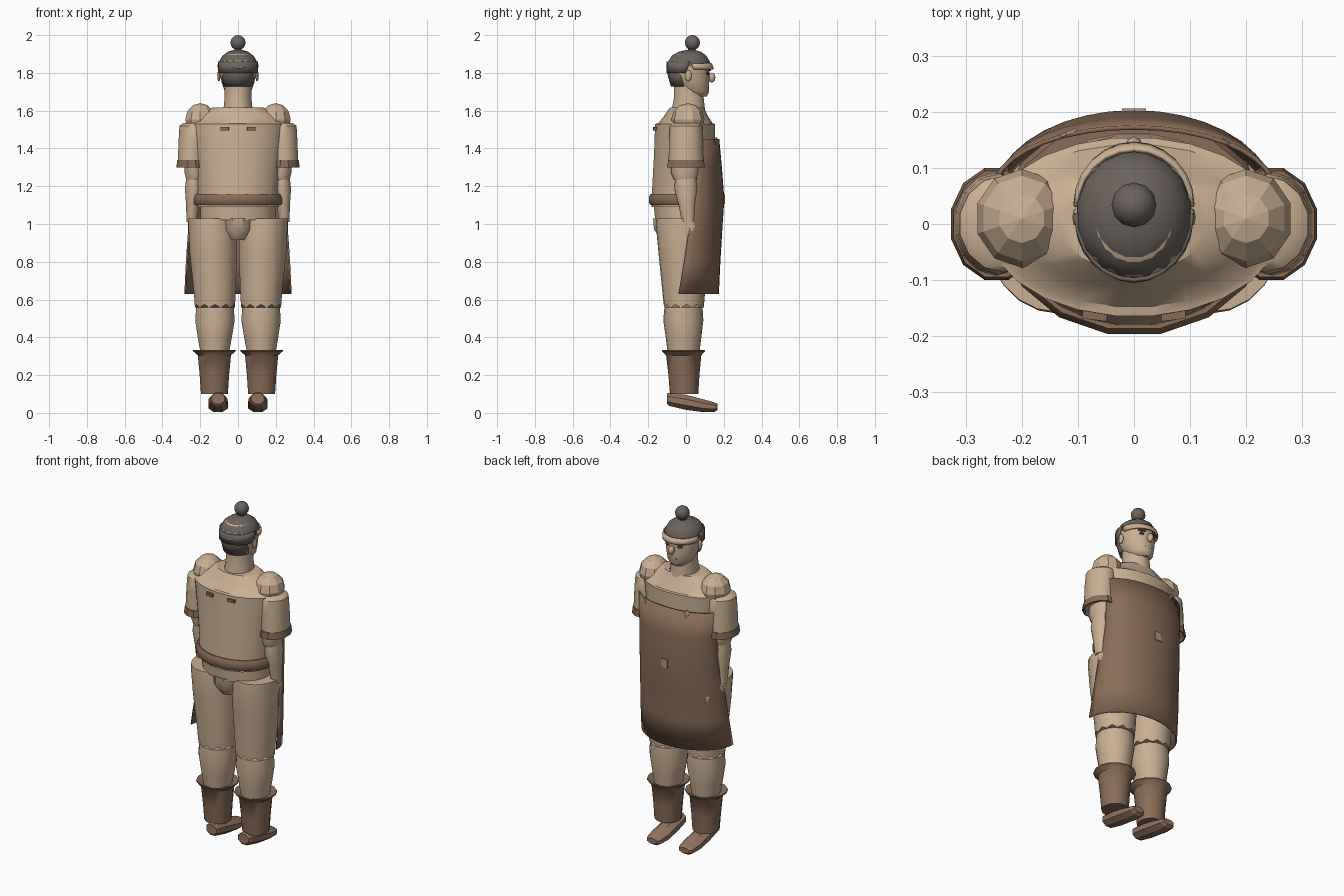
import bpy, bmesh, math

def mat(name, c):
    m = bpy.data.materials.new(name)
    m.diffuse_color = (*c, 1)
    return m

TAN = mat("tan", (0.59, 0.43, 0.29))
BROWN = mat("leather brown", (0.25, 0.15, 0.095))
SHOE = mat("shoe brown", (0.29, 0.175, 0.115))
GREY = mat("hair grey", (0.15, 0.125, 0.11))
DARK = mat("dark brown", (0.06, 0.04, 0.03))
BUCKLE = mat("buckle", (0.40, 0.32, 0.24))

def finish(name, bm, m, angle=40):
    bmesh.ops.recalc_face_normals(bm, faces=bm.faces)
    me = bpy.data.meshes.new(name)
    bm.to_mesh(me)
    bm.free()
    me.materials.append(m)
    if angle:
        me.shade_smooth()
        me.set_sharp_from_angle(angle=math.radians(angle))
    ob = bpy.data.objects.new(name, me)
    bpy.context.collection.objects.link(ob)
    return ob

def loft(name, rings, m, n=16, axis="z", closed=False, angle=40, hem=0):
    """Rings are (x, y, z, radius a, radius b); hem gives the first ring a scalloped edge."""
    bm = bmesh.new()
    loops = []
    for i, (x, y, z, a, b) in enumerate(rings):
        vs = []
        for k in range(n):
            t = 2 * math.pi * (k + 0.5) / n
            u, v = a * math.cos(t), b * math.sin(t)
            drop = hem * (k % 2) if i == 0 else 0
            p = (x + u, y + v, z - drop) if axis == "z" else (x + u, y, z + v)
            vs.append(bm.verts.new(p))
        loops.append(vs)
    pairs = list(zip(loops, loops[1:]))
    if closed:
        pairs.append((loops[-1], loops[0]))
    else:
        bm.faces.new(loops[0])
        bm.faces.new(loops[-1])
    for p, q in pairs:
        for k in range(n):
            j = (k + 1) % n
            bm.faces.new((p[k], p[j], q[j], q[k]))
    return finish(name, bm, m, angle)

def band(name, x, y, z0, z1, a, b, t, m, n=14, flare=0):
    """Hollow ring of wall thickness t."""
    return loft(name, [(x, y, z0, a + flare, b + flare), (x, y, z1, a, b),
                       (x, y, z1, a - t, b - t), (x, y, z0, a + flare - t, b + flare - t)],
                m, n, closed=True, angle=30)

def sheet(name, rows, m, n=14, t=0.008, span=1.0):
    """Curved sheet; rows are (z, half width, y in the middle, y at the edges)."""
    bm = bmesh.new()
    grid = []
    for z, w, ym, ye in rows:
        grid.append([])
        for k in range(n + 1):
            a = math.pi / 2 * span * (2 * k / n - 1)
            grid[-1].append(bm.verts.new((w * math.sin(a), ye + (ym - ye) * math.cos(a), z)))
    for p, q in zip(grid, grid[1:]):
        for k in range(n):
            bm.faces.new((p[k], p[k + 1], q[k + 1], q[k]))
    ob = finish(name, bm, m)
    s = ob.modifiers.new("thickness", "SOLIDIFY")
    s.thickness, s.offset = t, 0
    return ob

def ball(name, c, r, m, seg=12, rings=8, angle=60):
    bm = bmesh.new()
    bmesh.ops.create_uvsphere(bm, u_segments=seg, v_segments=rings, radius=1)
    bmesh.ops.scale(bm, vec=r, verts=bm.verts)
    bmesh.ops.translate(bm, vec=c, verts=bm.verts)
    return finish(name, bm, m, angle)

def box(name, c, size, m, rot=0):
    bm = bmesh.new()
    bmesh.ops.create_cube(bm, size=1)
    bmesh.ops.scale(bm, vec=size, verts=bm.verts)
    ob = finish(name, bm, m, 0)
    ob.location = c
    ob.rotation_euler = (0, 0, rot)
    return ob

def leaf(name, c, w, h, rot, m):
    """Thin pointed plate used for the apron tears."""
    bm = bmesh.new()
    pts = [(0, -1), (0.6, -0.4), (0.45, 0.1), (1, 0.55), (0, 1), (-0.8, 0.5), (-0.4, 0), (-0.8, -0.3)]
    f = bm.faces.new([bm.verts.new((x * w, 0, z * h)) for x, z in pts])
    r = bmesh.ops.extrude_face_region(bm, geom=[f])
    bmesh.ops.translate(bm, vec=(0, 0.006, 0), verts=[v for v in r["geom"] if isinstance(v, bmesh.types.BMVert)])
    ob = finish(name, bm, m, 0)
    ob.location, ob.rotation_euler = c, (0, 0, rot)

# torso, pelvis and neck
loft("tunic", [(0, -0.01, 1.09, .215, .175), (0, -0.01, 1.2, .218, .17), (0, -0.008, 1.38, .24, .162),
               (0, -0.005, 1.53, .262, .16), (0, -0.003, 1.533, .255, .145), (0, 0, 1.575, .21, .115),
               (0, 0.005, 1.618, .135, .09)], TAN, 24)
loft("pelvis", [(0, -0.01, 1.02, .20, .155), (0, -0.01, 1.12, .2, .165)], TAN, 20)
loft("crotch", [(0, -0.01, .915, .06, .12), (0, -0.01, .97, .1, .165), (0, -0.01, 1.03, .105, .17)], TAN, 12)
loft("neck", [(0, .012, 1.59, .08, .092), (0, .015, 1.67, .072, .08), (0, .015, 1.73, .072, .08)], TAN)

# belt, buckle and back tabs
loft("belt", [(0, 0, 1.10, .232, .19), (0, 0, 1.112, .24, .2), (0, 0, 1.145, .24, .2), (0, 0, 1.16, .232, .19)],
     BROWN, 16)
box("buckle", (0, .2, 1.13), (.042, .012, .05), BUCKLE)

# apron with torn spots
sheet("apron", [(.63, .28, .17, -.04), (.8, .272, .178, -.01), (1.0, .258, .19, .02), (1.13, .247, .199, .045),
                (1.3, .245, .186, .06), (1.45, .25, .172, .06)], BROWN, 18)
leaf("upper_tear", (.165, .142, 1.40), .016, .055, -.55, TAN)
leaf("lower_tear", (-.215, .108, .97), .016, .05, .75, TAN)
leaf("top_notch", (-.12, .158, 1.43), .02, .03, .35, TAN)

# head and face
loft("head", [(0, .06, 1.675, .045, .05), (0, .048, 1.70, .07, .075), (0, .028, 1.75, .088, .096),
              (0, .016, 1.81, .1, .11), (0, .014, 1.86, .1, .11), (0, .015, 1.9, .07, .08)], TAN, 20, angle=60)
ball("nose", (0, .136, 1.775), (.016, .02, .026), TAN, 8, 6)
box("mouth", (0, .117, 1.722), (.045, .008, .006), DARK)
sheet("forehead_band", [(1.818, .1, .143, .04), (1.832, .104, .14, .035), (1.85, .103, .132, .03)], TAN, 12)

# hair
loft("hair_cap", [(0, .016, 1.835, .104, .114), (0, .016, 1.86, .102, .112), (0, .016, 1.89, .085, .094),
                  (0, .02, 1.912, .055, .06), (0, .025, 1.922, .02, .02)], GREY, 16, angle=60)
sheet("back_hair", [(1.73, .075, -.075, 0), (1.78, .08, -.09, -.01), (1.835, .09, -.1, 0)], GREY, 10, .01, .9)
sheet("side_hair", [(1.80, .1, -.098, 0), (1.86, .103, -.1, .02)], GREY, 12, .008)
loft("bun_stem", [(0, .03, 1.91, .022, .022), (0, .033, 1.94, .018, .018)], GREY, 10)
ball("topknot", (0, .034, 1.96), (.04, .04, .04), GREY)

for side, s in (("left", -1), ("right", 1)):
    # face details
    ball(side + "_ear", (s * .101, .012, 1.785), (.009, .018, .03), TAN, 8, 6)
    ball(side + "_eye", (s * .04, .113, 1.797), (.016, .01, .009), DARK, 8, 6)
    box(side + "_brow", (s * .042, .12, 1.814), (.044, .009, .007), GREY, -s * .35)
    box(side + "_back_tab", (s * .07, -.162, 1.505), (.044, .018, .018), BROWN, s * .12)

    # shoulder and arm
    ball(side + "_shoulder_pad", (s * .2, .01, 1.553), (.083, .088, .087), TAN, 10, 6, 0)
    loft(side + "_sleeve", [(s * .247, 0, 1.32, .074, .092), (s * .24, 0, 1.45, .076, .09),
                            (s * .232, 0, 1.52, .08, .086), (s * .22, 0, 1.535, .07, .07)], TAN, 14)
    band(side + "_sleeve_trim", s * .245, 0, 1.30, 1.338, .079, .098, .008, BROWN, 12, .005)
    loft(side + "_upper_arm", [(s * .23, -.005, 1.235, .045, .06), (s * .232, -.005, 1.27, .052, .074),
                               (s * .23, -.005, 1.36, .052, .074)], TAN, 14)
    loft(side + "_forearm", [(s * .245, .012, 1.01, .028, .034), (s * .24, .005, 1.1, .036, .044),
                             (s * .236, 0, 1.19, .046, .062), (s * .232, 0, 1.25, .042, .056)], TAN, 14)
    loft(side + "_palm", [(s * .245, .02, .95, .018, .04), (s * .245, .02, .99, .02, .042),
                          (s * .245, .014, 1.03, .022, .028)], TAN, 10)
    for i in range(4):
        loft(f"{side}_finger_{i}", [(s * .243, -.006 + i * .018, .90 + .006 * abs(i - 1), .006, .006),
                                    (s * .245, -.008 + i * .019, .96, .01, .01)], TAN, 6)

    # trouser leg, calf, boot and shoe
    loft(side + "_trouser_leg", [(s * .122, -.012, .575, .107, .106), (s * .123, -.012, .64, .112, .113),
                                 (s * .13, -.013, .85, .127, .133), (s * .134, -.015, 1.0, .13, .145),
                                 (s * .136, -.015, 1.03, .128, .142)], TAN, 22, hem=.018)
    loft(side + "_calf", [(s * .123, -.013, .31, .075, .083), (s * .123, -.013, .39, .09, .093),
                          (s * .122, -.014, .49, .106, .106), (s * .122, -.013, .6, .098, .098)], TAN, 18)
    loft(side + "_boot", [(s * .125, -.01, .10, .073, .075), (s * .125, -.011, .2, .08, .082),
                          (s * .125, -.012, .305, .09, .093), (s * .125, -.013, .328, .117, .115),
                          (s * .125, -.013, .333, .115, .113), (s * .125, -.013, .32, .08, .085)], BROWN, 14)
    loft(side + "_shoe", [(s * .105, -.10, .075, .036, .03), (s * .105, -.09, .072, .044, .038),
                          (s * .105, 0, .056, .054, .043), (s * .105, .09, .038, .056, .037),
                          (s * .105, .15, .03, .048, .028), (s * .105, .168, .032, .036, .017)],
         SHOE, 8, "y", angle=20)
